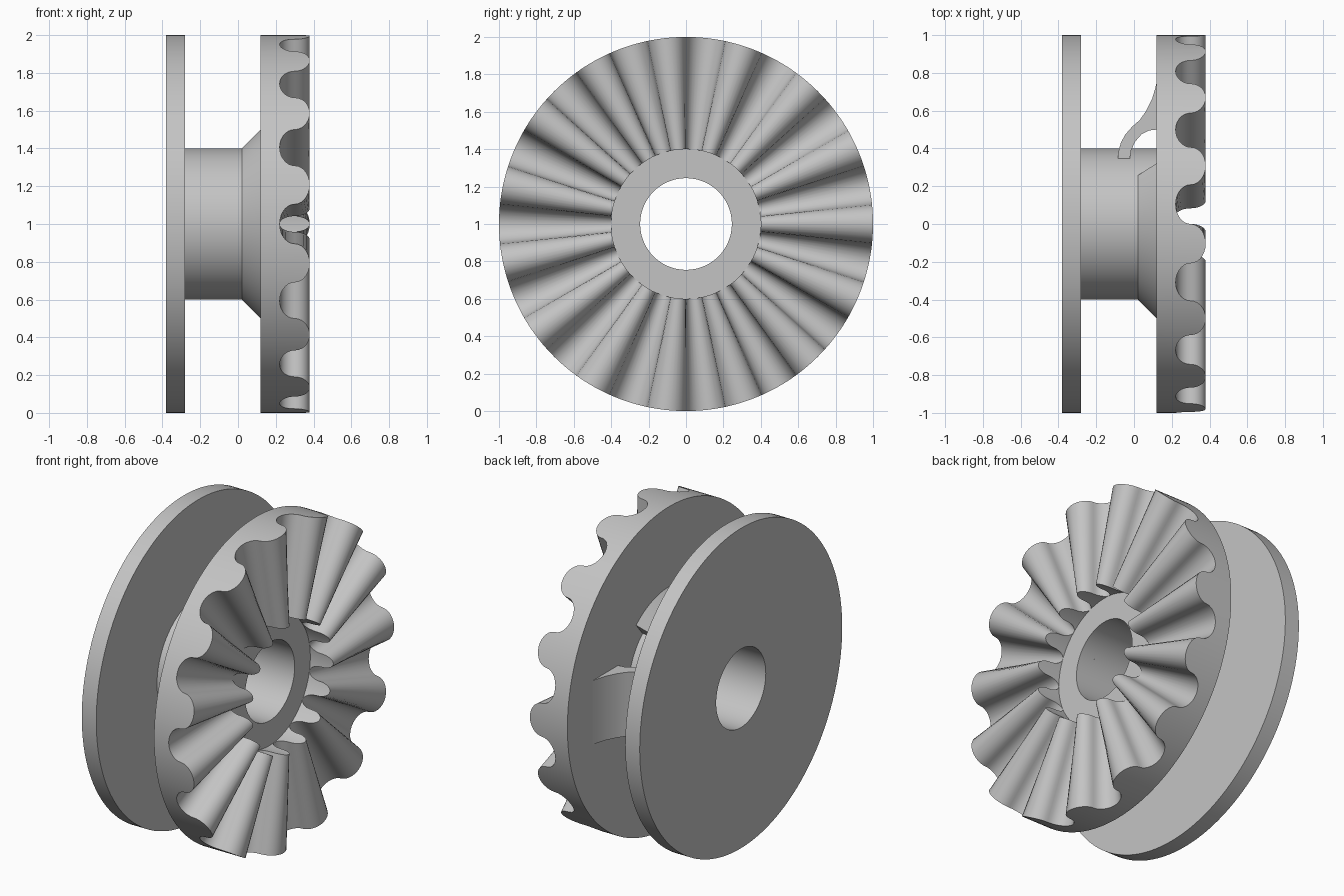
import bpy, bmesh
from math import sin, cos, pi, radians

cube = bpy.data.objects.get("Cube")
if cube:
    bpy.data.objects.remove(cube)

grey = bpy.data.materials.new("plain_grey")
grey.use_nodes = True
tint = (0.55, 0.55, 0.55, 1)
grey.diffuse_color = tint
grey.node_tree.nodes["Principled BSDF"].inputs["Base Color"].default_value = tint


def finish(name, bm):
    bmesh.ops.recalc_face_normals(bm, faces=bm.faces[:])
    mesh = bpy.data.meshes.new(name)
    bm.to_mesh(mesh)
    bm.free()
    mesh.materials.append(grey)
    obj = bpy.data.objects.new(name, mesh)
    bpy.context.collection.objects.link(obj)
    bpy.ops.object.select_all(action='DESELECT')
    obj.select_set(True)
    bpy.context.view_layer.objects.active = obj
    bpy.ops.object.shade_smooth_by_angle(angle=radians(32))
    return obj


def revolve(name, section, angles, closed=True):
    """Sweep section(angle) -> [(radius, x), ...] about the x axis."""
    bm = bmesh.new()
    loops = [[bm.verts.new((x, -r * cos(a), 1 + r * sin(a))) for r, x in section(a)]
             for a in angles]
    n = len(loops[0])
    pairs = list(zip(loops, loops[1:]))
    if closed:
        pairs.append((loops[-1], loops[0]))
    else:
        bm.faces.new(loops[0])
        bm.faces.new(loops[-1])
    for p, q in pairs:
        for i in range(n):
            j = (i + 1) % n
            bm.faces.new((p[i], p[j], q[j], q[i]))
    return finish(name, bm)


BORE, HUB = 0.245, 0.4
ring = [2 * pi * i / 128 for i in range(128)]

# Plain flange and hub
revolve("flange", lambda a: [(BORE, -0.38), (1, -0.38), (1, -0.28), (BORE, -0.28)], ring)
revolve("hub", lambda a: [(BORE, -0.28), (HUB, -0.28), (HUB, 0.12), (BORE, 0.12)], ring)

# Toothed crown: alternating rounded ridges and grooves of equal width
TEETH, STEPS = 15, 14
half = pi / TEETH / 2
heights = {}
for k in range(2 * TEETH):
    side = -1 if k % 2 == 0 else 1
    for s in range(STEPS):
        t = pi * s / STEPS
        heights[2 * half * k - half * cos(t)] = 0.3 + side * 0.0795 * sin(t)

revolve("toothed_crown",
        lambda a: [(BORE, 0.12), (1, 0.12), (1, heights[a]),
                   (HUB, heights[a]), (HUB, 0.22), (BORE, 0.22)],
        list(heights))

# Conical collar behind the crown, open towards the back
span = radians(130)
revolve("collar",
        lambda a: [(0.38, 0.02), (HUB, 0.02), (0.5, 0.12), (0.38, 0.12)],
        [span * (i / 48 - 1) for i in range(97)], closed=False)

# Curved guide plate bridging the open sector
outer = [(-0.085, 0.345), (-0.083, 0.38), (-0.07, 0.43), (-0.045, 0.475), (-0.01, 0.515),
         (0.03, 0.55), (0.065, 0.6), (0.095, 0.66), (0.113, 0.72), (0.122, 0.76)]
inner = [(0.122, 0.5), (0.08, 0.495), (0.04, 0.475), (0.005, 0.435), (-0.015, 0.39),
         (-0.022, 0.345)]
bm = bmesh.new()
face = bm.faces.new([bm.verts.new((x, y, 0.8)) for x, y in outer + inner])
grown = bmesh.ops.extrude_face_region(bm, geom=[face])["geom"]
bmesh.ops.translate(bm, vec=(0, 0, 0.4),
                    verts=[v for v in grown if isinstance(v, bmesh.types.BMVert)])
finish("guide_plate", bm)
